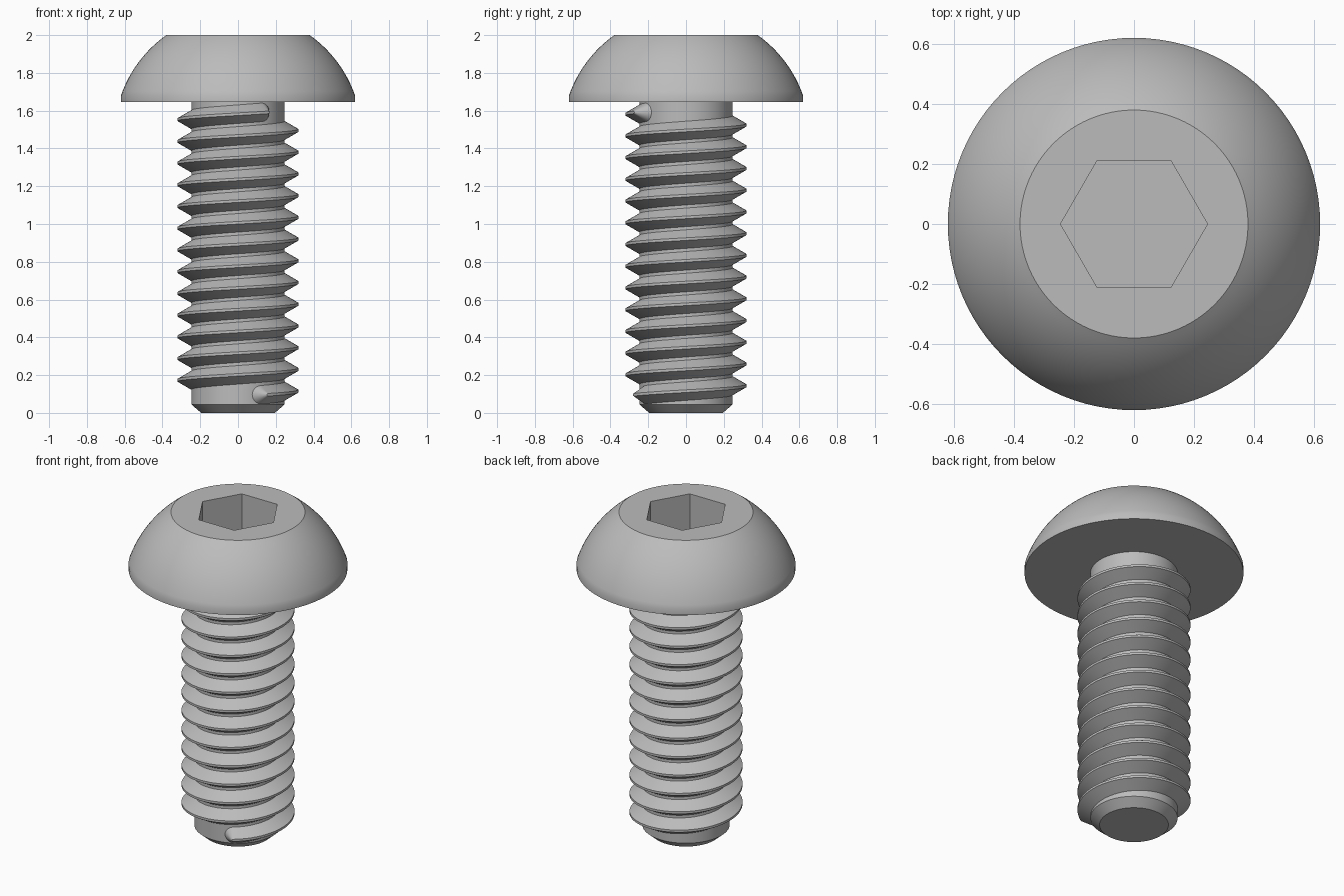
import bpy
import bmesh
import math
from mathutils import Vector

default = bpy.data.objects.get("Cube")
if default:
    bpy.data.objects.remove(default, do_unlink=True)

SEGMENTS = 96
HEAD_BASE = 1.645
SHANK_RADIUS = 0.247

steel = bpy.data.materials.new("grey_steel")
steel.use_nodes = True
GREY = (0.5, 0.5, 0.5, 1.0)
steel.diffuse_color = GREY
steel.node_tree.nodes["Principled BSDF"].inputs["Base Color"].default_value = GREY


def finish(name, bm):
    """Turn a bmesh into a smooth object with sharp edges kept."""
    bmesh.ops.remove_doubles(bm, verts=bm.verts, dist=0.00001)
    bmesh.ops.recalc_face_normals(bm, faces=bm.faces)
    mesh = bpy.data.meshes.new(name)
    bm.to_mesh(mesh)
    bm.free()
    mesh.materials.append(steel)
    obj = bpy.data.objects.new(name, mesh)
    bpy.context.collection.objects.link(obj)
    bpy.ops.object.select_all(action="DESELECT")
    obj.select_set(True)
    bpy.context.view_layer.objects.active = obj
    bpy.ops.object.shade_smooth_by_angle(angle=math.radians(25))
    return obj


def circle(radius):
    return lambda angle: radius


def hexagon(apothem):
    side = math.pi / 3
    return lambda angle: apothem / math.cos(angle % side - side / 2)


def lathe(name, profile):
    """Stack rings of (radius function, height) and close both ends."""
    bm = bmesh.new()
    rings = []
    for outline, z in profile:
        ring = []
        for i in range(SEGMENTS):
            a = math.tau * i / SEGMENTS
            r = outline(a)
            ring.append(bm.verts.new((r * math.cos(a), r * math.sin(a), z)))
        rings.append(ring)
    for low, high in zip(rings, rings[1:]):
        for i in range(SEGMENTS):
            j = (i + 1) % SEGMENTS
            bm.faces.new((low[i], low[j], high[j], high[i]))
    bm.faces.new(rings[0][::-1])
    bm.faces.new(rings[-1])
    return finish(name, bm)


# Domed head: straight lip, spherical dome, flat top, hexagonal socket
DOME_CENTRE, DOME_RADIUS, DOME_STEPS = 1.465, 0.656, 16
lip_angle = math.acos(0.62 / DOME_RADIUS)
top_angle = math.asin((2 - DOME_CENTRE) / DOME_RADIUS)
head_profile = [(circle(0.62), HEAD_BASE)]
for k in range(DOME_STEPS + 1):
    a = lip_angle + (top_angle - lip_angle) * k / DOME_STEPS
    head_profile.append((circle(DOME_RADIUS * math.cos(a)),
                         DOME_CENTRE + DOME_RADIUS * math.sin(a)))
head_profile += [(hexagon(0.212), 2.0), (hexagon(0.212), 1.76)]
lathe("domed_head", head_profile)

# Shank with a chamfered tip
lathe("shank", [(circle(0.195), 0), (circle(SHANK_RADIUS), 0.045),
                (circle(SHANK_RADIUS), HEAD_BASE)])

# Helical thread with a flat crest and rounded conical ends
PITCH, TURNS, STEPS = 0.115, 13, 72
START_ANGLE, START_Z = -math.pi / 3, 0.096
ROOT, CREST, CREST_HALF = 0.235, 0.32, 0.007
ROOT_HALF = CREST_HALF + (CREST - ROOT) * math.tan(math.pi / 6)
section = [(ROOT, -ROOT_HALF), (CREST, -CREST_HALF), (CREST, 0),
           (CREST, CREST_HALF), (ROOT, ROOT_HALF)]

bm = bmesh.new()
rows = []
for i in range(TURNS * STEPS + 1):
    a = START_ANGLE + math.tau * i / STEPS
    z = START_Z + PITCH * i / STEPS
    rows.append([bm.verts.new((r * math.cos(a), r * math.sin(a), z + h))
                 for r, h in section])
for here, ahead in zip(rows, rows[1:]):
    for k in range(len(section) - 1):
        bm.faces.new((here[k], ahead[k], ahead[k + 1], here[k + 1]))

radial = Vector((math.cos(START_ANGLE), math.sin(START_ANGLE), 0))
for row, z, turn in ((rows[0], START_Z, math.pi),
                     (rows[-1], START_Z + PITCH * TURNS, -math.pi)):
    # Spin the upper half of the end section around its radial axis
    copies = [bm.verts.new(v.co) for v in row[2:]]
    edges = [bm.edges.new(pair) for pair in zip(copies, copies[1:])]
    bmesh.ops.spin(bm, geom=copies + edges, cent=(0, 0, z), axis=radial,
                   angle=turn, steps=16, use_duplicate=False)
finish("thread", bm)
